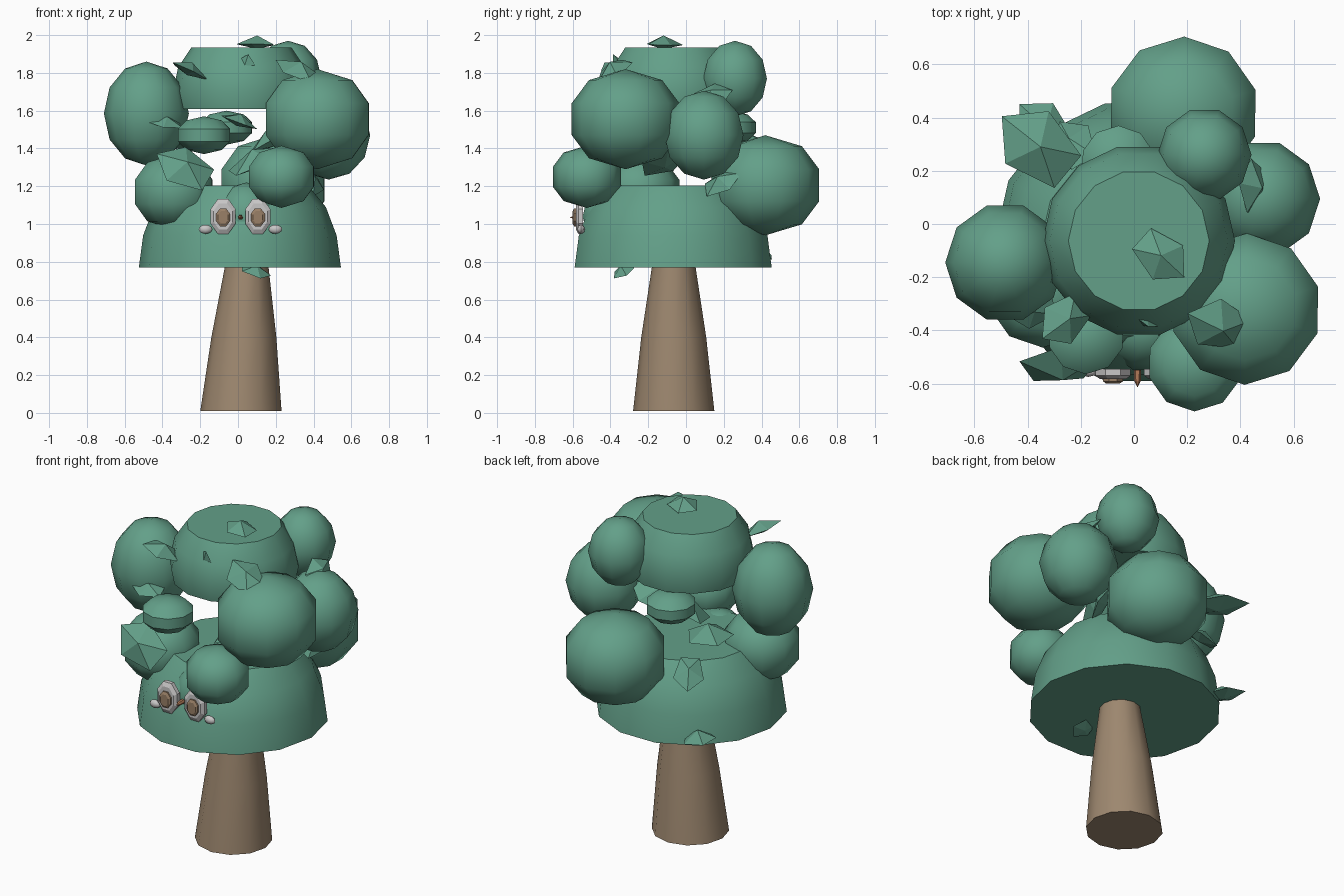
import bpy, math
from mathutils import Vector, Matrix

if "Cube" in bpy.data.objects:
    bpy.data.objects.remove(bpy.data.objects["Cube"])


def material(name, rgb):
    m = bpy.data.materials.new(name)
    m.diffuse_color = (*rgb, 1)
    m.use_nodes = True
    m.node_tree.nodes["Principled BSDF"].inputs["Base Color"].default_value = m.diffuse_color
    return m


GREEN = material("leaf green", (0.125, 0.35, 0.25))
BROWN = material("bark brown", (0.34, 0.245, 0.16))
WHITE = material("soft white", (0.58, 0.57, 0.57))
TAN = material("eye tan", (0.32, 0.215, 0.135))
ORANGE = material("beak orange", (0.45, 0.20, 0.10))


def make(name, verts, faces, mat, angle=40):
    me = bpy.data.meshes.new(name)
    me.from_pydata([tuple(v) for v in verts], [], faces)
    me.materials.append(mat)
    ob = bpy.data.objects.new(name, me)
    bpy.context.collection.objects.link(ob)
    bpy.ops.object.select_all(action='DESELECT')
    ob.select_set(True)
    bpy.context.view_layer.objects.active = ob
    bpy.ops.object.mode_set(mode='EDIT')
    bpy.ops.mesh.select_all(action='SELECT')
    bpy.ops.mesh.normals_make_consistent(inside=False)
    bpy.ops.object.mode_set(mode='OBJECT')
    if angle:
        bpy.ops.object.shade_smooth_by_angle(angle=math.radians(angle))
    return ob


def lathe(name, loc, scale, profile, mat, n=10, rot=None, phase=0.0, angle=40):
    """Spin (radius, height) rows around z; a zero radius makes a pole."""
    rot = rot or Matrix.Identity(3)
    verts, rings, faces = [], [], []
    for r, z in profile:
        count = 1 if r == 0 else n
        rings.append([len(verts) + i for i in range(count)])
        for i in range(count):
            a = 2 * math.pi * i / n + phase
            p = rot @ Vector((r * math.cos(a), r * math.sin(a), z))
            verts.append(Vector(loc) + p * Vector(scale))
    for a, b in zip(rings, rings[1:]):
        for i in range(n):
            j = (i + 1) % n
            if len(a) == 1:
                faces.append((a[0], b[j], b[i]))
            elif len(b) == 1:
                faces.append((a[i], a[j], b[0]))
            else:
                faces.append((a[i], a[j], b[j], b[i]))
    for ring in (rings[0], rings[-1]):
        if len(ring) > 1:
            faces.append(tuple(ring))
    return make(name, verts, faces, mat, angle)


# Trunk, leaning slightly to the right
trunk = lathe("trunk", (0.015, -0.065, 0), (1, 1, 1),
              [(0.215, 0.01), (0.172, 0.4), (0.116, 0.77), (0.1, 0.9)], BROWN, n=12)
for v in trunk.data.vertices:
    v.co.x += 0.04 * v.co.z

# Lower and upper foliage domes
lathe("lower_dome", (0.01, -0.068, 0), (1, 1, 1),
      [(0.535, 0.77), (0.512, 0.94), (0.455, 1.09), (0.36, 1.205)], GREEN, n=14)
lathe("upper_dome", (0.018, -0.063, 0), (1, 1, 1),
      [(0.345, 1.61), (0.362, 1.70), (0.335, 1.83), (0.265, 1.935)], GREEN, n=14)

# Foliage balls: some with a straight belt, some rounder
BELT = [(0, -1), (0.68, -0.78), (1, -0.32), (1, 0.32), (0.68, 0.78), (0, 1)]
ROUND = [(math.sin(math.pi * i / 6) if 0 < i < 6 else 0, -math.cos(math.pi * i / 6))
         for i in range(7)]


def ball(name, loc, r, h, profile):
    lathe(name, loc, (r, r, h), profile, GREEN, phase=0.3 if profile is BELT else 0)


ball("right_ball", (0.42, -0.32, 1.555), 0.285, 0.265, BELT)
ball("back_ball", (0.185, 0.42, 1.205), 0.285, 0.265, BELT)
ball("front_ball", (0.23, -0.525, 1.25), 0.18, 0.165, BELT)
ball("left_low_ball", (-0.34, -0.25, 1.17), 0.215, 0.2, BELT)
ball("front_flat_ball", (-0.18, -0.42, 1.47), 0.145, 0.1, BELT)
ball("back_flat_ball", (-0.06, 0.23, 1.51), 0.14, 0.09, BELT)
ball("left_ball", (-0.485, -0.145, 1.585), 0.225, 0.275, ROUND)
ball("right_back_ball", (0.48, 0.095, 1.47), 0.22, 0.235, ROUND)
ball("top_back_ball", (0.265, 0.26, 1.77), 0.177, 0.2, ROUND)
ball("face_bulge", (0.045, -0.39, 1.04), 0.165, 0.18, ROUND)


def leaf(name, loc, heading, pitch, size):
    """Ridged five-sided leaf, its face leaning away from the tree's middle."""
    h, p = math.radians(heading), math.radians(pitch)
    x = Vector((math.cos(h) * math.cos(p), math.sin(h) * math.cos(p), math.sin(p)))
    normal = Vector((loc[0], loc[1] + 0.06, 0.5))
    y = normal.cross(x).normalized()
    z = x.cross(y)
    verts = []
    for i in range(5):
        a = 2 * math.pi * i / 5
        verts.append(Vector(loc) + x * size * math.cos(a) + y * size * 0.75 * math.sin(a))
    verts += [Vector(loc) + z * size * 0.4, Vector(loc) - z * size * 0.2]
    faces = []
    for i in range(5):
        j = (i + 1) % 5
        faces += [(i, j, 5), (j, i, 6)]
    make(name, verts, faces, GREEN, angle=None)


# Leaves on the crown and upper balls
leaf("top_leaf", (0.1, -0.12, 1.95), -42, 0, 0.12)
leaf("left_top_leaf", (-0.26, -0.36, 1.81), 220, 22, 0.12)
leaf("right_top_leaf", (0.32, -0.38, 1.81), 160, 25, 0.14)
leaf("dome_leaf", (0.045, -0.36, 1.84), -70, 65, 0.065)
leaf("left_leaf", (-0.38, -0.32, 1.53), 195, 5, 0.1)
leaf("right_ball_leaf", (0.45, 0.14, 1.68), 95, 15, 0.11)
# Leaves around the middle and lower dome
leaf("front_long_leaf", (-0.28, -0.53, 1.295), 175, 27, 0.17)
leaf("back_big_leaf", (-0.36, 0.29, 1.43), 140, 5, 0.18)
leaf("back_low_leaf", (-0.23, 0.3, 1.17), 120, -35, 0.12)
leaf("back_edge_leaf", (-0.34, 0.36, 0.82), 135, 8, 0.13)
leaf("under_leaf", (0.09, -0.33, 0.75), 10, -15, 0.09)
leaf("right_low_leaf", (0.38, 0.19, 1.22), 75, 25, 0.12)
# Leaves between the two domes
leaf("inner_leaf", (0.1, -0.12, 1.33), 10, 25, 0.18)
leaf("inner_back_leaf", (0.18, 0.05, 1.44), 15, 28, 0.16)
leaf("inner_high_leaf", (0, -0.1, 1.54), 10, -20, 0.11)

# Eyes, pupils and wing tips on both sides of the face
FACING = Matrix.Rotation(math.radians(90), 3, 'X')
CX = 0.013
for side, word in ((-1, "left"), (1, "right")):
    x = CX + side * 0.092
    lathe(word + "_eye", (x, 0, 1.04), (0.072, 1, 0.10),
          [(1, 0.545), (1, 0.57), (0.75, 0.583)], WHITE, n=8,
          rot=FACING, phase=math.pi / 8, angle=20)
    lathe(word + "_pupil", (x, 0, 1.035), (0.04, 1, 0.052),
          [(1, 0.575), (1, 0.592), (0.7, 0.60)], TAN, n=8,
          rot=FACING, phase=math.pi / 8, angle=20)
    lathe(word + "_wing_tip", (CX + side * 0.185, -0.555, 0.972), (0.036, 0.02, 0.024),
          ROUND, WHITE, n=8)

# Beak
lathe("beak", (CX, 0, 1.035), (0.014, 1, 0.014), [(1, 0.55), (0.9, 0.59), (0, 0.615)],
      ORANGE, n=6, rot=FACING, angle=20)
